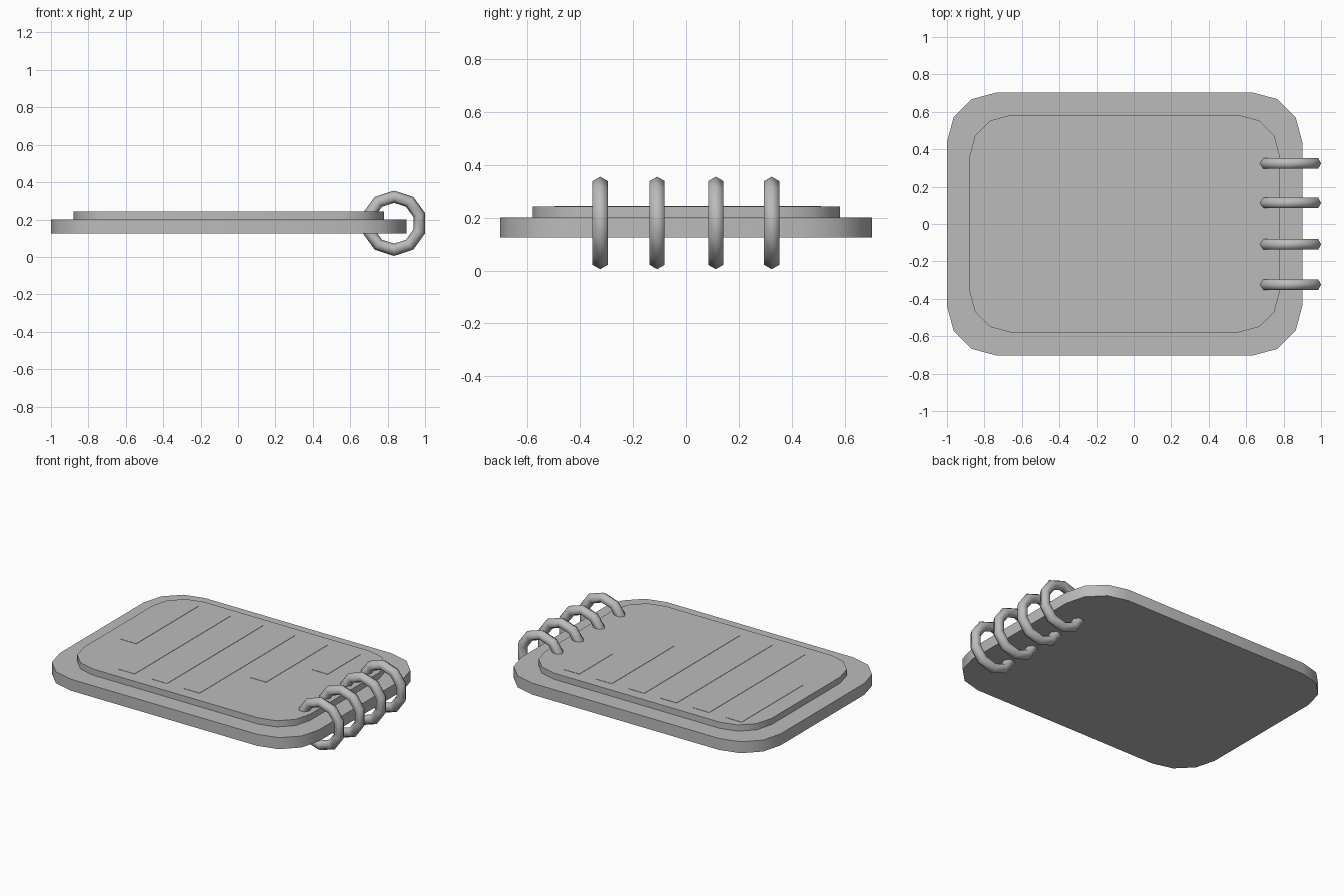
import bpy, bmesh
from math import pi, sin, cos, radians

cube = bpy.data.objects.get("Cube")
if cube:
    bpy.data.objects.remove(cube, do_unlink=True)

grey = bpy.data.materials.new("plain grey")
grey.use_nodes = True
colour = (0.5, 0.5, 0.5, 1)
grey.diffuse_color = colour
grey.node_tree.nodes["Principled BSDF"].inputs["Base Color"].default_value = colour


def smooth(obj, angle):
    bpy.ops.object.select_all(action='DESELECT')
    obj.select_set(True)
    bpy.context.view_layer.objects.active = obj
    bpy.ops.object.shade_smooth_by_angle(angle=radians(angle))


def slab(name, x0, x1, y0, y1, z0, z1, radius=0.0, steps=3):
    """Flat plate with optional rounded corners, extruded upwards."""
    if radius:
        corners = [(x1 - radius, y1 - radius), (x0 + radius, y1 - radius),
                   (x0 + radius, y0 + radius), (x1 - radius, y0 + radius)]
        outline = []
        for quarter, (cx, cy) in enumerate(corners):
            for i in range(steps + 1):
                a = (quarter + i / steps) * pi / 2
                outline.append((cx + radius * cos(a), cy + radius * sin(a)))
    else:
        outline = [(x1, y1), (x0, y1), (x0, y0), (x1, y0)]
    bm = bmesh.new()
    face = bm.faces.new([bm.verts.new((x, y, z0)) for x, y in outline])
    top = bmesh.ops.extrude_face_region(bm, geom=[face], use_keep_orig=True)["geom"]
    bmesh.ops.translate(bm, vec=(0, 0, z1 - z0),
                        verts=[v for v in top if isinstance(v, bmesh.types.BMVert)])
    bmesh.ops.recalc_face_normals(bm, faces=bm.faces)
    mesh = bpy.data.meshes.new(name)
    bm.to_mesh(mesh)
    bm.free()
    mesh.materials.append(grey)
    obj = bpy.data.objects.new(name, mesh)
    bpy.context.collection.objects.link(obj)
    return obj


# Backing board and the raised page on it
smooth(slab("board", -1.0, 0.9, -0.703, 0.703, 0.125, 0.201, radius=0.265), 40)
smooth(slab("page", -0.88, 0.78, -0.58, 0.583, 0.201, 0.242, radius=0.222), 40)

# Written lines: thin bars of different lengths
for i, end in enumerate([-0.14, -0.497, -0.497, -0.497, -0.14, 0.165]):
    x = -0.765 + 0.238 * i
    slab(f"line_{i + 1}", x, x + 0.117, end, 0.51, 0.241, 0.244)

# Binding rings along the right-hand edge
for i, y in enumerate([-0.324, -0.109, 0.113, 0.324]):
    bpy.ops.mesh.primitive_torus_add(
        major_segments=10, minor_segments=6, major_radius=0.142, minor_radius=0.033,
        location=(0.834, y, 0.18), rotation=(pi / 2, radians(18), 0))
    ring = bpy.context.object
    ring.name = f"ring_{i + 1}"
    ring.data.materials.append(grey)
    smooth(ring, 70)
